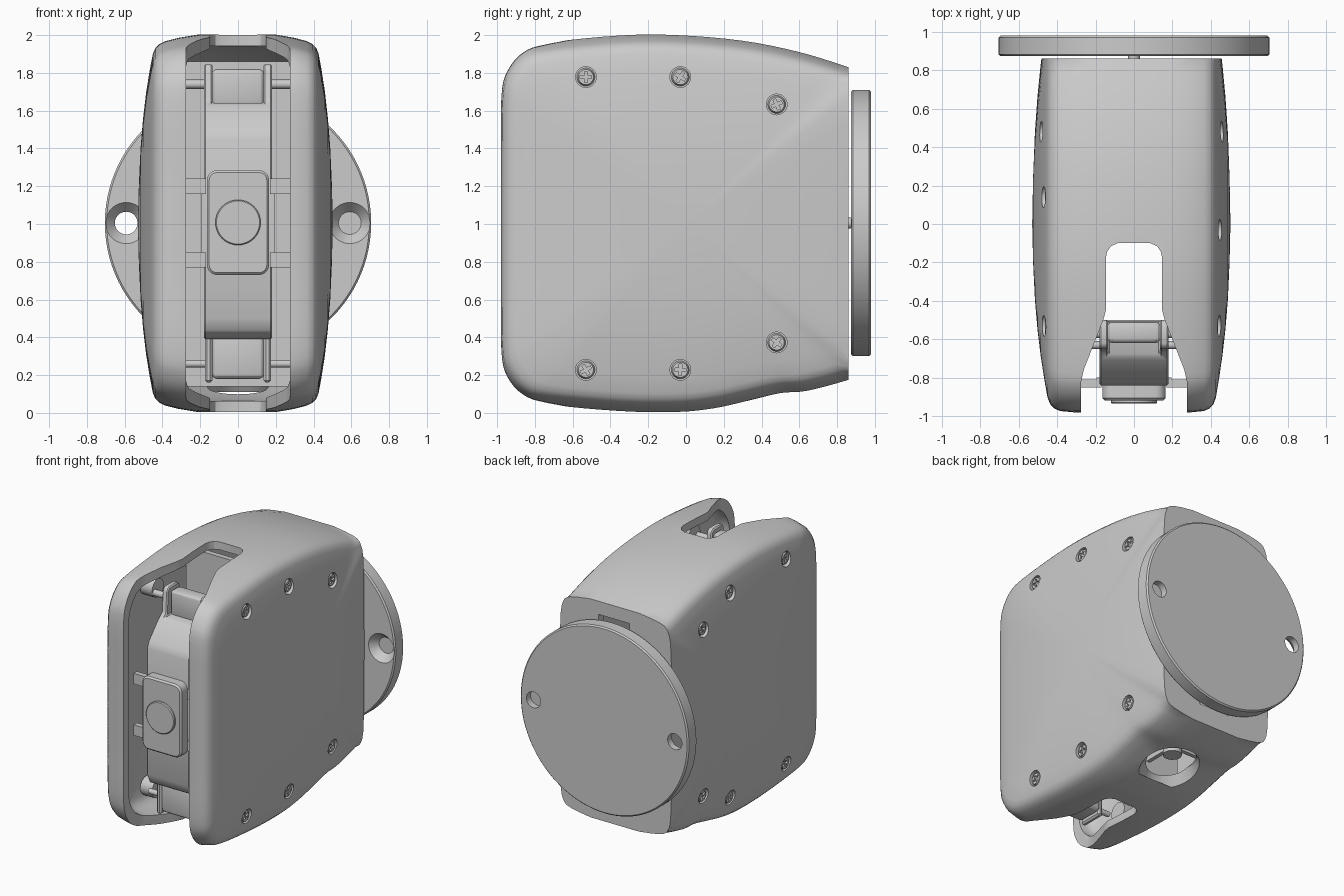
import bpy, bmesh, math
from mathutils import Vector, Matrix

if "Cube" in bpy.data.objects:
    bpy.data.objects.remove(bpy.data.objects["Cube"])


def make(name, bm):
    bmesh.ops.recalc_face_normals(bm, faces=bm.faces)
    me = bpy.data.meshes.new(name)
    bm.to_mesh(me)
    bm.free()
    ob = bpy.data.objects.new(name, me)
    bpy.context.collection.objects.link(ob)
    return ob


def activate(ob):
    bpy.ops.object.select_all(action='DESELECT')
    ob.select_set(True)
    bpy.context.view_layer.objects.active = ob


def smooth(ob, angle=28):
    activate(ob)
    bpy.ops.object.shade_smooth_by_angle(angle=math.radians(angle))


def apply_all(ob):
    activate(ob)
    for m in list(ob.modifiers):
        bpy.ops.object.modifier_apply(modifier=m.name)


def bevel(ob, w, seg=1):
    m = ob.modifiers.new("bevel", 'BEVEL')
    m.width, m.segments, m.limit_method = w, seg, 'ANGLE'
    apply_all(ob)
    smooth(ob)
    return ob


def cut(ob, cutter):
    cutter.hide_render = True
    m = ob.modifiers.new("cut", 'BOOLEAN')
    m.operation, m.solver, m.object = 'DIFFERENCE', 'EXACT', cutter
    apply_all(ob)
    bpy.data.objects.remove(cutter)


def prism(name, pts, axis, lo, hi):
    place = {'x': lambda a, b, t: (t, a, b), 'y': lambda a, b, t: (a, t, b),
             'z': lambda a, b, t: (a, b, t)}[axis]
    bm = bmesh.new()
    A = [bm.verts.new(place(a, b, lo)) for a, b in pts]
    B = [bm.verts.new(place(a, b, hi)) for a, b in pts]
    n = len(pts)
    bm.faces.new(A)
    bm.faces.new(B)
    for i in range(n):
        bm.faces.new((A[i], A[(i + 1) % n], B[(i + 1) % n], B[i]))
    return make(name, bm)


def box(name, x0, x1, y0, y1, z0, z1):
    return prism(name, [(x0, y0), (x1, y0), (x1, y1), (x0, y1)], 'z', z0, z1)


def cyl(name, p0, p1, r0, r1=None, n=40):
    p0, p1 = Vector(p0), Vector(p1)
    d = p1 - p0
    mat = Matrix.Translation((p0 + p1) / 2) @ d.to_track_quat('Z', 'Y').to_matrix().to_4x4()
    bm = bmesh.new()
    bmesh.ops.create_cone(bm, cap_ends=True, segments=n, radius1=r0,
                          radius2=r0 if r1 is None else r1, depth=d.length, matrix=mat)
    return make(name, bm)


# Side outline of the housing, smoothed with a Catmull-Rom curve
CTRL = [Vector(p) for p in [
    (-.98, .7), (-.98, 1.3), (-.978, 1.68), (-.945, 1.82), (-.86, 1.92), (-.73, 1.96),
    (-.35, 1.998), (-.05, 2), (.3, 1.97), (.6, 1.91), (.86, 1.83), (1.15, 1.73), (1.15, .27),
    (.86, .175), (.64, .117), (.5, .105), (.33, .065), (.15, .025), (-.05, .005), (-.35, .01),
    (-.73, .045), (-.86, .085), (-.945, .18), (-.978, .32)]]
OUT = []
for i in range(len(CTRL)):
    a, b, c, d = (CTRL[(i + k) % len(CTRL)] for k in (-1, 0, 1, 2))
    for t in (0, .25, .5, .75):
        OUT.append(.5 * (2 * b + (c - a) * t + (2 * a - 5 * b + 4 * c - d) * t * t
                         + (3 * b - a - 3 * c + d) * t ** 3))
# Cross-section stations: x, scale in y, scale in z
RINGS = [(.2, 1, 1), (.3, .999, .983), (.37, .992, .965), (.4, .978, .95), (.42, .955, .93),
         (.433, .92, .9), (.448, .83, .82), (.467, .7, .7), (.483, .56, .56), (.496, .4, .4),
         (.505, .2, .2)]


def loft(name, mul, inset, ycut):
    rows = [(-(x - inset) * 1.04, s, q) for x, s, q in reversed(RINGS)] + \
           [((x - inset) * .985, s, q) for x, s, q in RINGS]
    bm = bmesh.new()
    R = [[bm.verts.new((x, p.x * s * mul, 1 + (p.y - 1) * q * mul)) for p in OUT]
         for x, s, q in rows]
    n = len(OUT)
    for A, B in zip(R, R[1:]):
        for i in range(n):
            bm.faces.new((A[i], A[(i + 1) % n], B[(i + 1) % n], B[i]))
    for ring, x in ((R[0], -.53 + inset), (R[-1], .502 - inset)):
        c = bm.verts.new((x, 0, 1))
        for i in range(n):
            bm.faces.new((ring[i], ring[(i + 1) % n], c))
    bmesh.ops.bisect_plane(bm, geom=bm.verts[:] + bm.edges[:] + bm.faces[:], dist=1e-5,
                           plane_co=(0, ycut, 0), plane_no=(0, 1, 0), clear_outer=True)
    bmesh.ops.holes_fill(bm, edges=[e for e in bm.edges if e.is_boundary], sides=0)
    return make(name, bm)


# Housing shell
body = loft("housing", 1, 0, .86)
bpy.context.view_layer.update()
seats = []
for sx in (1, -1):
    for y, dz in [(-.53, .775), (-.03 if sx > 0 else .14, .775), (.48, .63)]:
        for z in (1.003 + dz, 1.003 - dz):
            hit = body.ray_cast((sx * 2, y, z), (-sx, 0, 0))
            seats.append((sx, hit[1]))
cut(body, loft("cavity", .94, .055, .8))

# Open channel through front, top and bottom
half = [(.275, -1.2), (.275, -.82), (.262, -.76), (.16, -.5), (.147, -.45), (.147, -.18),
        (.14, -.145), (.12, -.115), (.085, -.1)]
cut(body, prism("slot", half + [(-x, y) for x, y in reversed(half)], 'z', -1, 3))
# Flared bottom hole and rear slot
cut(body, cyl("flare", (0, .41, .04), (0, .41, .14), .235, .165))
cut(body, cyl("hole", (0, .41, -.1), (0, .41, .3), .165))
cut(body, box("rear_slot", -.13, .13, .7, 1, .32, 1.73))
for sx, p in seats:
    cut(body, cyl("pocket", p - Vector((sx * .03, 0, 0)), p + Vector((sx * .05, 0, 0)), .055, n=24))
smooth(body)

# Cross-head screws sharing one mesh
head = cyl("screw", (-.015, 0, 0), (.015, 0, 0), .05, .04, n=24)
cut(head, box("cross_a", .002, .1, -.03, .03, -.008, .008))
cut(head, box("cross_b", .002, .1, -.008, .008, -.03, .03))
smooth(head)
for i, (sx, p) in enumerate(seats):
    s = head if i == 0 else head.copy()
    if i:
        bpy.context.collection.objects.link(s)
    s.location = p - Vector((sx * .022, 0, 0))
    s.rotation_euler = (.5 * i, 0, 0 if sx > 0 else math.pi)

# Wall disc with countersunk holes, and its pivot
disc = bevel(cyl("wall_disc", (0, .873, 1.005), (0, .98, 1.005), .705, n=96), .01)
for sx in (-1, 1):
    cut(disc, cyl("bolt", (sx * .592, .8, 1.005), (sx * .592, 1.1, 1.005), .06))
    cut(disc, cyl("sink", (sx * .592, .86, 1.005), (sx * .592, .93, 1.005), .12, .06))
smooth(disc)
smooth(cyl("disc_pivot", (0, .5, 1.005), (0, .9, 1.005), .03))

# Post and ribs seen in the bottom hole
smooth(cyl("drain_post", (0, .41, .16), (0, .41, .5), .065))
box("post_rib_x", -.3, .3, .395, .425, .22, .45)
box("post_rib_y", -.015, .015, .15, .7, .22, .45)

# Bulkhead behind the latch
prism("bulkhead", [(-.4, .14), (.4, .14), (.4, 1.86), (-.4, 1.86)], 'y', -.05, -.01)

# Latch body with upper fork
latch = prism("latch_body", [(-.84, .5), (-.84, 1.45), (-.82, 1.5), (-.71, 1.62), (-.66, 1.66),
                             (-.65, 1.82), (-.63, 1.845), (-.52, 1.845), (-.5, 1.82), (-.5, .44),
                             (-.53, .39), (-.74, .39), (-.81, .43)], 'x', -.18, .18)
cut(latch, box("fork_gap", -.135, .135, -.8, -.4, 1.64, 2))
bevel(latch, .008)
bevel(box("fork_web", -.14, .14, -.62, -.51, 1.62, 1.82), .03, 3)
smooth(cyl("upper_pin", (-.3, -.57, 1.74), (.3, -.57, 1.74), .024, n=20))

# Lower hinge
bevel(box("lower_hinge", -.14, .14, -.73, -.52, .18, .42), .03, 3)
smooth(cyl("lower_pin", (-.3, -.63, .26), (.3, -.63, .26), .02, n=20))
for sx in (-1, 1):
    def side(name, x0, x1, *rest):
        return box(name, min(sx * x0, sx * x1), max(sx * x0, sx * x1), *rest)
    bevel(side("hinge_ear", .135, .175, -.73, -.54, .16, .43), .012)
    # Guide tabs and rail beside the latch
    for z in (.81, 1.2):
        side("side_tab", .17, .28, -.85, -.81, z - .04, z + .04)
    side("side_rail", .17, .195, -.84, -.8, .77, 1.24)
    # Screw bosses inside the shell
    for z in (.24, 1.76):
        smooth(cyl("screw_boss", (sx * .3, -.53, z), (sx * .4, -.53, z), .07, n=24))

# Push plate and round button
plate = [(sx * .11 + .055 * math.cos(a), sz + .055 * math.sin(a))
         for sx, sz, q in ((1, 1.23, 0), (-1, 1.23, 1), (-1, .785, 2), (1, .785, 3))
         for a in [(q + k / 5) * math.pi / 2 for k in range(6)]]
bevel(prism("push_plate", plate, 'y', -.918, -.8), .012)
bevel(cyl("button", (0, -.9, 1.008), (0, -.935, 1.008), .12), .006)
